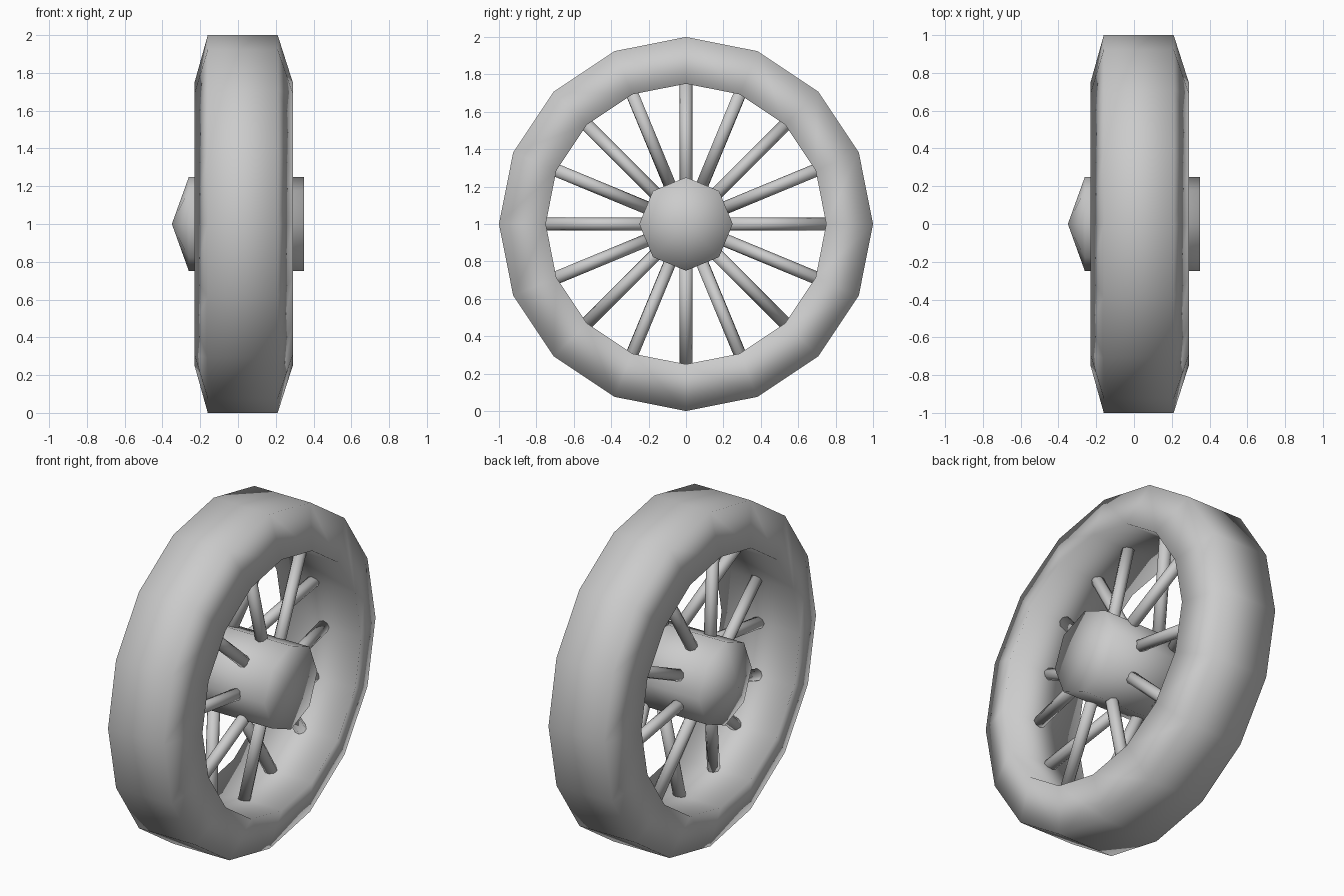
import bpy, bmesh, math
from mathutils import Vector

cube = bpy.data.objects.get("Cube")
if cube:
    bpy.data.objects.remove(cube)

grey = bpy.data.materials.new("plain_grey")
grey.use_nodes = True
color = (0.6, 0.6, 0.6, 1)
grey.diffuse_color = color
grey.node_tree.nodes["Principled BSDF"].inputs["Base Color"].default_value = color

AXLE = Vector((0, 0, 1))


def radial(x, r, angle):
    """Point at distance r from the axle, turned by angle."""
    return AXLE + Vector((x, r * math.sin(angle), r * math.cos(angle)))


def finish(name, bm):
    bmesh.ops.recalc_face_normals(bm, faces=bm.faces)
    mesh = bpy.data.meshes.new(name)
    bm.to_mesh(mesh)
    bm.free()
    mesh.materials.append(grey)
    mesh.shade_smooth()
    obj = bpy.data.objects.new(name, mesh)
    bpy.context.collection.objects.link(obj)
    return obj


def lathe(name, profile, sides, closed=False):
    """Spin an (x, radius) profile around the axle."""
    bm = bmesh.new()
    rings = []
    for x, r in profile:
        if r == 0:
            rings.append([bm.verts.new(radial(x, 0, 0))] * sides)
        else:
            rings.append([bm.verts.new(radial(x, r, math.tau * i / sides)) for i in range(sides)])
    pairs = list(zip(rings, rings[1:]))
    if closed:
        pairs.append((rings[-1], rings[0]))
    for a, b in pairs:
        for i in range(sides):
            j = (i + 1) % sides
            corners = dict.fromkeys((a[i], a[j], b[j], b[i]))
            bm.faces.new(list(corners))
    return finish(name, bm)


def spoke(name, start, end, radius=0.035, sides=8):
    """Thin rod between two points."""
    bm = bmesh.new()
    axis = end - start
    bmesh.ops.create_cone(bm, cap_ends=True, segments=sides, radius1=radius,
                          radius2=radius, depth=axis.length)
    bmesh.ops.rotate(bm, verts=bm.verts, matrix=axis.to_track_quat("Z", "Y").to_matrix())
    bmesh.ops.translate(bm, verts=bm.verts, vec=(start + end) / 2)
    return finish(name, bm)


# Rim: chunky ring with sloping side walls
lathe("rim", [(-0.16, 1), (0.21, 1), (0.29, 0.75), (-0.23, 0.75)], 16, closed=True)

# Hub: flat on one end, pointed on the other
lathe("hub", [(0.35, 0), (0.35, 0.25), (-0.26, 0.25), (-0.35, 0)], 8)

# Spokes: lean alternately from either end of the hub to the middle of the rim
for i in range(16):
    lean = 1 if i % 2 == 0 else -1
    angle = math.tau * i / 16
    spoke(f"spoke_{i + 1}", radial(0.03 + 0.14 * lean, 0.18, angle),
          radial(0.03 + 0.01 * lean, 0.76, angle))
